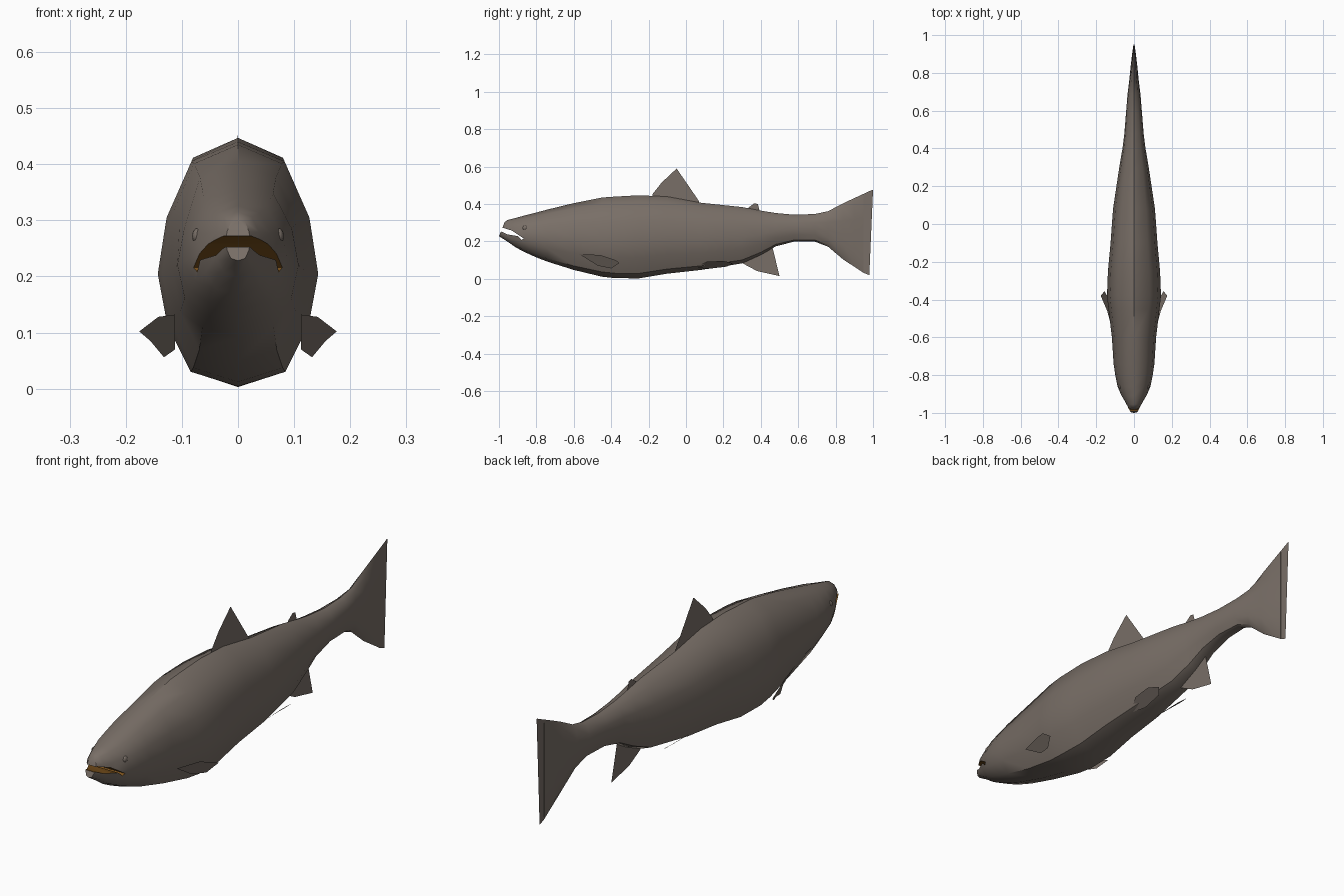
import bpy, bmesh, math
from mathutils import Vector

if "Cube" in bpy.data.objects:
    bpy.data.objects.remove(bpy.data.objects["Cube"])


def material(name, rgb):
    m = bpy.data.materials.new(name)
    m.diffuse_color = (*rgb, 1)
    m.use_nodes = True
    m.node_tree.nodes["Principled BSDF"].inputs["Base Color"].default_value = m.diffuse_color
    return m


SKIN = material("grey_brown_skin", (0.19, 0.158, 0.135))
MOUTH = material("mouth_brown", (0.20, 0.085, 0.012))


def make(name, verts, faces, mat):
    me = bpy.data.meshes.new(name)
    me.from_pydata(verts, [], faces)
    bm = bmesh.new()
    bm.from_mesh(me)
    if len(faces) > 2:
        bmesh.ops.recalc_face_normals(bm, faces=bm.faces)
    bm.to_mesh(me)
    bm.free()
    me.materials.append(mat)
    ob = bpy.data.objects.new(name, me)
    bpy.context.collection.objects.link(ob)
    return ob


def activate(ob):
    bpy.ops.object.select_all(action='DESELECT')
    ob.select_set(True)
    bpy.context.view_layer.objects.active = ob


# Body: twelve-sided cross-section lofted along y (y, top, bottom, half width)
half = [(0, 1), (.58, .84), (.89, .38), (1, -.08), (.88, -.5), (.59, -.88), (0, -1)]
section = half + [(-x, z) for x, z in half[-2:0:-1]]
rings = [
    (-.985, .303, .228, .022), (-.955, .315, .200, .042), (-.91, .326, .168, .066),
    (-.86, .340, .142, .087), (-.80, .355, .115, .099), (-.74, .371, .092, .108),
    (-.60, .405, .048, .117), (-.45, .435, .012, .135), (-.38, .440, .004, .143),
    (-.25, .447, .003, .138), (-.10, .440, .028, .124), (.08, .407, .048, .111),
    (.30, .384, .083, .078), (.40, .365, .128, .061), (.48, .352, .174, .051),
    (.58, .343, .200, .043), (.69, .347, .199, .034), (.76, .362, .172, .025),
    (.84, .404, .104, .017), (.90, .432, .065, .010), (.95, .455, .032, .003)]
verts, faces, n = [], [], len(section)
for y, top, bottom, w in rings:
    mid, h = (top + bottom) / 2, (top - bottom) / 2
    lean = .40 if y < -.97 else 0      # the lower jaw juts forward
    verts += [(w * sx, y + lean * h * sz, mid + h * sz) for sx, sz in section]
for r in range(len(rings) - 1):
    for i in range(n):
        j = (i + 1) % n
        faces.append((r * n + i, r * n + j, (r + 1) * n + j, (r + 1) * n + i))
faces += [tuple(range(n)), tuple(range((len(rings) - 1) * n, len(rings) * n))]
body = make("body", verts, faces, SKIN)
body.data.materials.append(MOUTH)

# Mouth: an arched wedge cut through the snout, its walls keep the mouth colour
wedge = [(-1.05, .274), (-.975, .272), (-.93, .258), (-.868, .216),
         (-.878, .208), (-.90, .229), (-.955, .238), (-.985, .252), (-1.05, .256)]
k = len(wedge)
cutter = make("mouth_cutter",
              [(s * .2, y, z) for s in (-1, 1) for y, z in wedge],
              [tuple(range(k)), tuple(range(k, 2 * k))] +
              [(i, (i + 1) % k, k + (i + 1) % k, k + i) for i in range(k)], MOUTH)
cutter.hide_render = True
activate(body)
cut = body.modifiers.new("mouth", 'BOOLEAN')
cut.operation = 'DIFFERENCE'
cut.solver = 'EXACT'
cut.material_mode = 'TRANSFER'
cut.object = cutter
bpy.ops.object.modifier_apply(modifier=cut.name)
bpy.data.objects.remove(cutter)
bpy.ops.object.shade_smooth_by_angle(angle=math.radians(45))

# Fins in the centre plane: thin flat sheets (y, z)
centre_fins = {
    "dorsal_fin": [(-.18, .43), (-.18, .452), (-.13, .515), (-.05, .59), (.07, .415), (.07, .39)],
    "adipose_fin": [(.33, .37), (.335, .382), (.365, .404), (.384, .40), (.392, .37), (.39, .35)],
    "anal_fin": [(.30, .10), (.305, .082), (.38, .042), (.50, .015), (.462, .17), (.45, .18)],
    "tail_edge": [(.945, .452), (.995, .476), (1.0, .476), (.98, .02), (.945, .034)],
}
for name, outline in centre_fins.items():
    make(name, [(0, y, z) for y, z in outline], [tuple(range(len(outline)))], SKIN)

# Paired fins: mirrored sheets lying back along the flanks and belly
paired_fins = {
    "pectoral_fin": [(.112, -.57, .132), (.142, -.46, .128), (.176, -.38, .102),
                     (.156, -.355, .085), (.132, -.40, .056), (.112, -.47, .07)],
    "pelvic_fin": [(.05, .04, .062), (.085, .11, .092), (.092, .20, .096),
                   (.075, .25, .084), (.05, .22, .066), (.04, .12, .054)],
}
for name, outline in paired_fins.items():
    for side, s in (("right", 1), ("left", -1)):
        make(side + "_" + name, [(s * x, y, z) for x, y, z in outline],
             [tuple(range(len(outline)))], SKIN)

# Eyes: faint bumps on the sides of the head
for side, s in (("right", 1), ("left", -1)):
    bpy.ops.mesh.primitive_uv_sphere_add(segments=12, ring_count=8, radius=.014,
                                         location=(s * .072, -.86, .272))
    eye = bpy.context.object
    eye.name = side + "_eye"
    eye.scale.x = .7
    eye.data.materials.append(SKIN)
    bpy.ops.object.shade_smooth()
